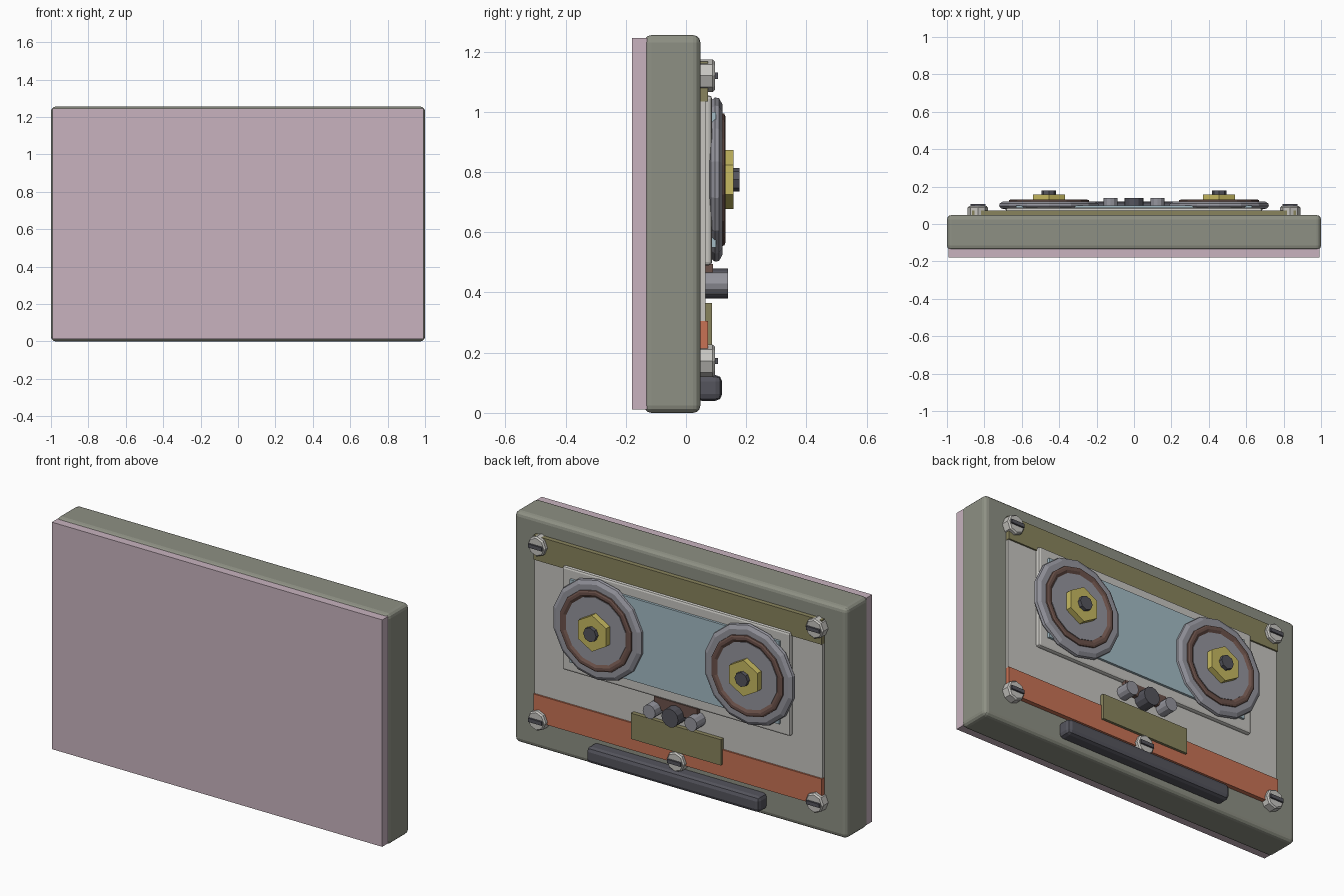
import bpy, bmesh, math

old = bpy.data.objects.get("Cube")
if old:
    bpy.data.objects.remove(old, do_unlink=True)


def material(name, rgb):
    m = bpy.data.materials.new(name)
    m.use_nodes = True
    m.diffuse_color = (*rgb, 1)
    m.node_tree.nodes["Principled BSDF"].inputs["Base Color"].default_value = (*rgb, 1)
    return m


PINK = material("dusty pink", (.58, .45, .52))
SHELL = material("grey green", (.27, .28, .23))
PALE = material("pale grey", (.57, .56, .53))
OLIVE = material("olive", (.25, .23, .11))
ORANGE = material("burnt orange", (.58, .17, .09))
BLUE = material("pale blue", (.37, .50, .56))
GREY = material("steel grey", (.30, .30, .34))
GOLD = material("brass", (.57, .49, .12))
DARK = material("charcoal", (.09, .09, .11))
BROWN = material("brown", (.15, .085, .07))


def finish(name, bm, mat):
    bmesh.ops.recalc_face_normals(bm, faces=bm.faces)
    mesh = bpy.data.meshes.new(name)
    bm.to_mesh(mesh)
    bm.free()
    mesh.materials.append(mat)
    ob = bpy.data.objects.new(name, mesh)
    bpy.context.collection.objects.link(ob)
    return ob


def box(name, xs, ys, zs, mat, bevel=0, segments=2):
    """Box between pairs of limits, with optional rounded edges."""
    bm = bmesh.new()
    bmesh.ops.create_cube(bm, size=1)
    for v in bm.verts:
        v.co = [lim[0] if c < 0 else lim[1] for c, lim in zip(v.co, (xs, ys, zs))]
    ob = finish(name, bm, mat)
    if bevel:
        mod = ob.modifiers.new("rounded edges", "BEVEL")
        mod.width = bevel
        mod.segments = segments
    return ob


def lathe(name, profile, sides, x, z, mat):
    """Turn (radius, y) points around an axis along y, one corner upward."""
    bm = bmesh.new()
    rings = []
    for r, y in profile:
        ring = []
        for i in range(sides):
            a = math.tau * i / sides
            ring.append(bm.verts.new((x + r * math.sin(a), y, z + r * math.cos(a))))
        rings.append(ring)
    for a, b in zip(rings, rings[1:]):
        for i in range(sides):
            j = (i + 1) % sides
            bm.faces.new((a[i], a[j], b[j], b[i]))
    bm.faces.new(rings[0])
    bm.faces.new(rings[-1])
    return finish(name, bm, mat)


def disc(name, r, y0, y1, sides, x, z, mat):
    return lathe(name, [(r, y0), (r, y1)], sides, x, z, mat)


# Shell and front cover
box("shell", (-1, 1), (-.14, .048), (0, 1.255), SHELL, .025, 3)
box("front_cover", (-.993, .993), (-.18, -.13), (.012, 1.245), PINK)

# Back panel with coloured strips
box("back_panel", (-.865, .865), (.03, .064), (.16, 1.165), PALE)
box("upper_strip", (-.867, .867), (.04, .073), (1.035, 1.167), OLIVE)
box("lower_strip", (-.867, .867), (.04, .073), (.158, .305), ORANGE)
box("inner_plate", (-.685, .685), (.05, .087), (.49, 1.055), PALE, .012)
box("window", (-.63, .63), (.07, .1), (.55, 1.0), BLUE)

# Reels
for side, x in (("left", .455), ("right", -.455)):
    z = .775
    lathe(side + "_reel_rim", [(.235, .078), (.262, .083), (.273, .096), (.27, .11),
                               (.25, .121), (.21, .121)], 14, x, z, GREY)
    lathe(side + "_reel_ring", [(.222, .11), (.219, .127), (.21, .131), (.197, .131),
                                (.182, .122)], 14, x, z, BROWN)
    disc(side + "_reel_disc", .182, .11, .125, 14, x, z, GREY)
    disc(side + "_hub_nut", .098, .12, .158, 6, x, z, GOLD)
    disc(side + "_hub_pin", .039, .15, .178, 8, x, z, DARK)

# Playback head and guide rollers
box("head_mount", (-.13, .13), (.05, .09), (.43, .495), BROWN)
disc("centre_roller", .05, .06, .139, 12, 0, .43, DARK)
for side, x in (("left", .125), ("right", -.125)):
    disc(side + "_roller", .038, .06, .139, 12, x, .43, GREY)

# Lower plate and grip bar
box("lower_plate", (-.27, .27), (.055, .087), (.225, .365), OLIVE)
box("grip_bar", (-.52, .52), (.03, .12), (.04, .126), DARK, .022)

# Corner screws and lower middle screw
for name, x, z in (("upper_left", .835, 1.12), ("upper_right", -.835, 1.12),
                   ("lower_left", .835, .173), ("lower_right", -.835, .173),
                   ("lower_middle", 0, .173)):
    lathe(name + "_screw", [(.054, .04), (.054, .088), (.047, .096)], 8, x, z, PALE)
    box(name + "_screw_slot", (x - .04, x + .04), (.09, .106), (z - .01, z + .01), DARK)
